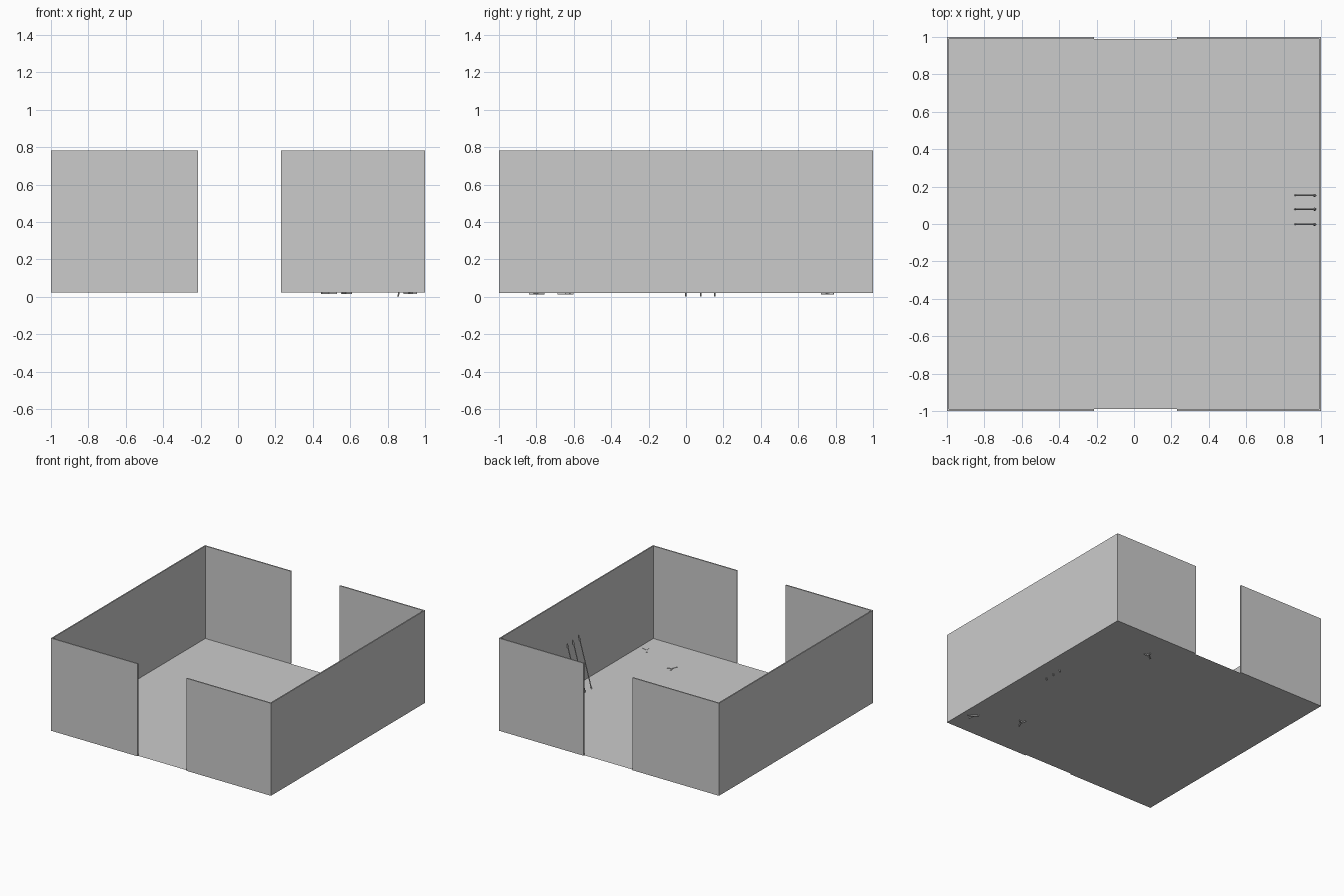
import bpy, bmesh, math
from mathutils import Vector, Matrix

if "Cube" in bpy.data.objects:
    bpy.data.objects.remove(bpy.data.objects["Cube"])

Z0, Z1, T = 0.022, 0.782, 0.01


def new_object(name, bm):
    mesh = bpy.data.meshes.new(name)
    bm.to_mesh(mesh)
    bm.free()
    ob = bpy.data.objects.new(name, mesh)
    bpy.context.collection.objects.link(ob)
    return ob


def add_box(bm, lo, hi, matrix=Matrix()):
    lo, hi = Vector(lo), Vector(hi)
    size = Matrix.Diagonal((*(hi - lo), 1))
    bmesh.ops.create_cube(bm, size=1, matrix=matrix @ Matrix.Translation((lo + hi) / 2) @ size)


def box(name, lo, hi):
    bm = bmesh.new()
    add_box(bm, lo, hi)
    return new_object(name, bm)


# Thin floor sheet inside the walls
bm = bmesh.new()
bmesh.ops.create_grid(bm, x_segments=1, y_segments=1, size=1 - T, matrix=Matrix.Translation((0, 0, Z0)))
new_object("floor", bm)

# Full side walls
box("left_wall", (-1, -1, Z0), (-1 + T, 1, Z1))
box("right_wall", (1 - T, -1, Z0), (1, 1, Z1))

# Front and back walls, each split by a doorway
for side, y in (("front", -1), ("back", 1 - T)):
    box(side + "_wall_left", (-1 + T, y, Z0), (-0.213, y + T, Z1))
    box(side + "_wall_right", (0.23, y, Z0), (1 - T, y + T, Z1))


# Spears leaning on the right wall
def add_cone(bm, a, b, r1, r2):
    d = b - a
    m = Matrix.Translation((a + b) / 2) @ d.to_track_quat('Z', 'Y').to_matrix().to_4x4()
    bmesh.ops.create_cone(bm, cap_ends=True, segments=8, radius1=r1, radius2=r2, depth=d.length, matrix=m)


for i, y in enumerate((-0.002, 0.079, 0.153)):
    bm = bmesh.new()
    foot, tip = Vector((0.855, y, 0.002)), Vector((0.976, y, 0.43))
    neck = foot.lerp(tip, 0.91)
    add_cone(bm, foot, neck, 0.004, 0.004)
    add_cone(bm, neck, tip, 0.009, 0.0005)
    new_object(f"spear_{i + 1}", bm)

# Small forked sticks lying in the floor
for i, (x, y, angle) in enumerate(((0.475, 0.743, 33), (0.567, -0.654, 68), (0.908, -0.785, -52))):
    bm = bmesh.new()
    base = Matrix.Translation((x, y, 0.019)) @ Matrix.Rotation(math.radians(angle), 4, 'Z')
    add_box(bm, (-0.033, -0.005, -0.005), (0.033, 0.005, 0.006), base)
    for turn in (35, -35):
        fork = base @ Matrix.Translation((0.01, 0, 0)) @ Matrix.Rotation(math.radians(turn), 4, 'Z')
        add_box(bm, (0, -0.003, -0.005), (0.045, 0.003, 0.005), fork)
    new_object(f"forked_stick_{i + 1}", bm)
